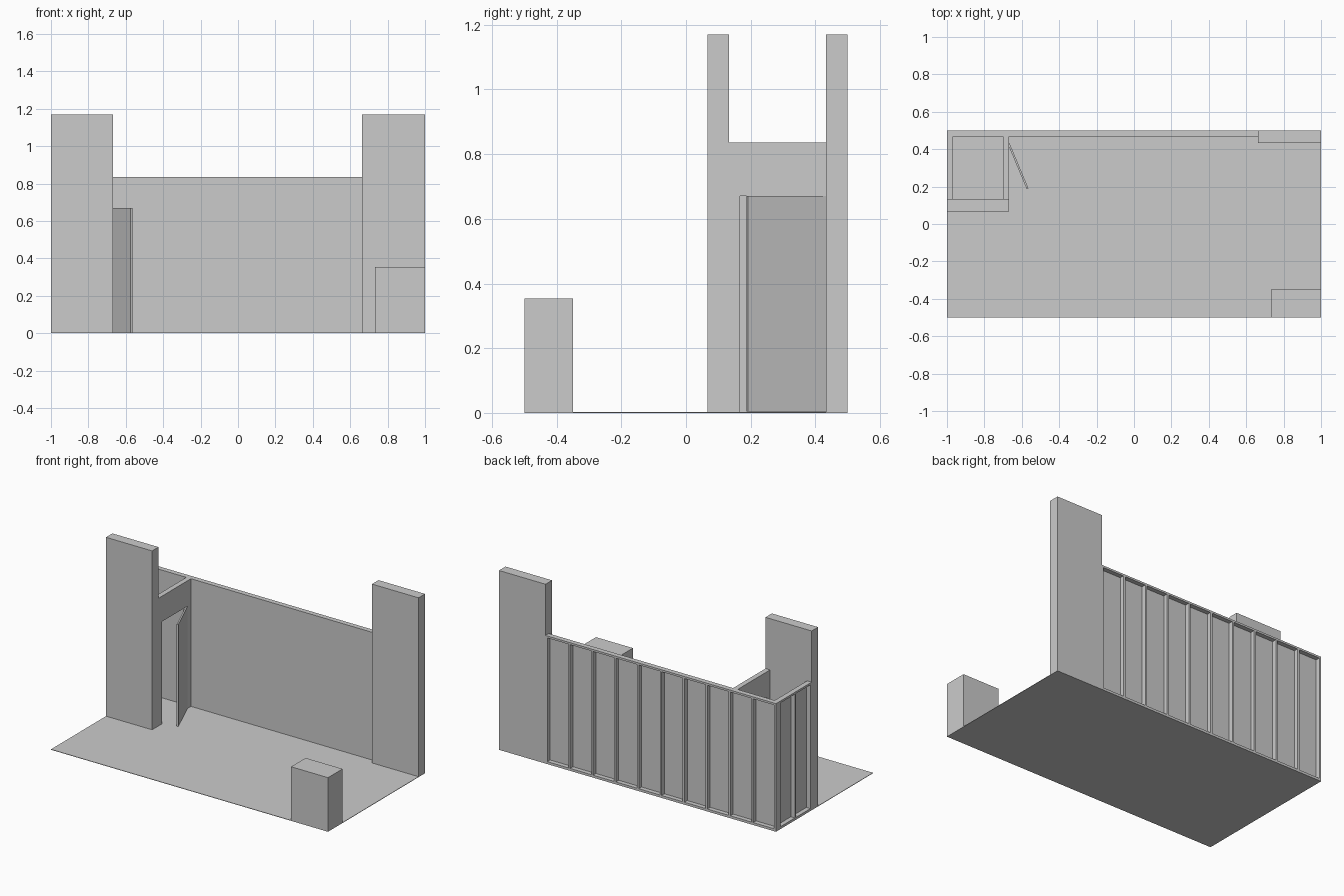
import bpy, bmesh
from mathutils import Matrix, Vector

if "Cube" in bpy.data.objects:
    bpy.data.objects.remove(bpy.data.objects["Cube"])

FLOOR = 0.003      # carpet thickness
WALL_TOP = 0.836
TOWER_TOP = 1.17
T = 0.033          # wall depth
SKIN = 0.004       # panel sheet thickness
STUD = 0.013       # stud and rail width


def add_box(bm, lo, hi):
    lo, hi = Vector(lo), Vector(hi)
    size = hi - lo
    m = Matrix.Translation((lo + hi) / 2) @ Matrix.Diagonal((*size, 1))
    bmesh.ops.create_cube(bm, size=1, matrix=m)


def finish(name, bm):
    bmesh.ops.recalc_face_normals(bm, faces=bm.faces[:])
    mesh = bpy.data.meshes.new(name)
    bm.to_mesh(mesh)
    bm.free()
    obj = bpy.data.objects.new(name, mesh)
    bpy.context.collection.objects.link(obj)
    return obj


def box(name, lo, hi):
    bm = bmesh.new()
    add_box(bm, lo, hi)
    return finish(name, bm)


def framed_wall(name, length, panels):
    """Wall along local +x: smooth sheet at y=0, open stud frame behind it to y=T."""
    bm = bmesh.new()
    z0, z1 = FLOOR, WALL_TOP
    add_box(bm, (0, 0, z0), (length, SKIN, z1))
    add_box(bm, (0, SKIN, z0), (length, T, z0 + STUD))
    add_box(bm, (0, SKIN, z1 - STUD), (length, T, z1))
    for i in range(panels + 1):
        x = (length - STUD) * i / panels
        add_box(bm, (x, SKIN, z0 + STUD), (x + STUD, T, z1 - STUD))
    return finish(name, bm)


# floor
box("floor", (-1, -0.5, 0), (1, 0.5, FLOOR))

# tall towers and counter
box("left_tower", (-1, 0.067, FLOOR), (-0.667, 0.133, TOWER_TOP))
box("right_tower", (0.664, 0.433, FLOOR), (1, 0.5, TOWER_TOP))
box("counter", (0.733, -0.5, FLOOR), (1, -0.35, 0.353))

# back wall, studs facing outwards
back = framed_wall("back_wall", 1.664, 10)
back.location = (-1, 0.5 - T, 0)

# left storeroom wall, studs facing outwards
side = framed_wall("storeroom_left_wall", 0.5 - T - 0.133, 2)
side.rotation_euler.z = 1.5707963
side.location = (-1 + T, 0.133, 0)

# storeroom wall with door opening, profile in y-z extruded in x
bm = bmesh.new()
profile = [(0.133, FLOOR), (0.167, FLOOR), (0.167, 0.67), (0.433, 0.67),
           (0.433, FLOOR), (0.467, FLOOR), (0.467, WALL_TOP), (0.133, WALL_TOP)]
face = bm.faces.new([bm.verts.new((-0.667 - T, y, z)) for y, z in profile])
ext = bmesh.ops.extrude_face_region(bm, geom=[face])
bmesh.ops.translate(bm, vec=(T, 0, 0),
                    verts=[v for v in ext["geom"] if isinstance(v, bmesh.types.BMVert)])
finish("storeroom_door_wall", bm)

# open door leaf, hinged at the back edge of the opening
door = box("door", (0, -0.01, FLOOR + 0.002), (0.262, 0, 0.67))
door.location = (-0.666, 0.433, 0)
door.rotation_euler.z = Vector((1, 0)).angle_signed(Vector((0.1, -0.238))) * -1
